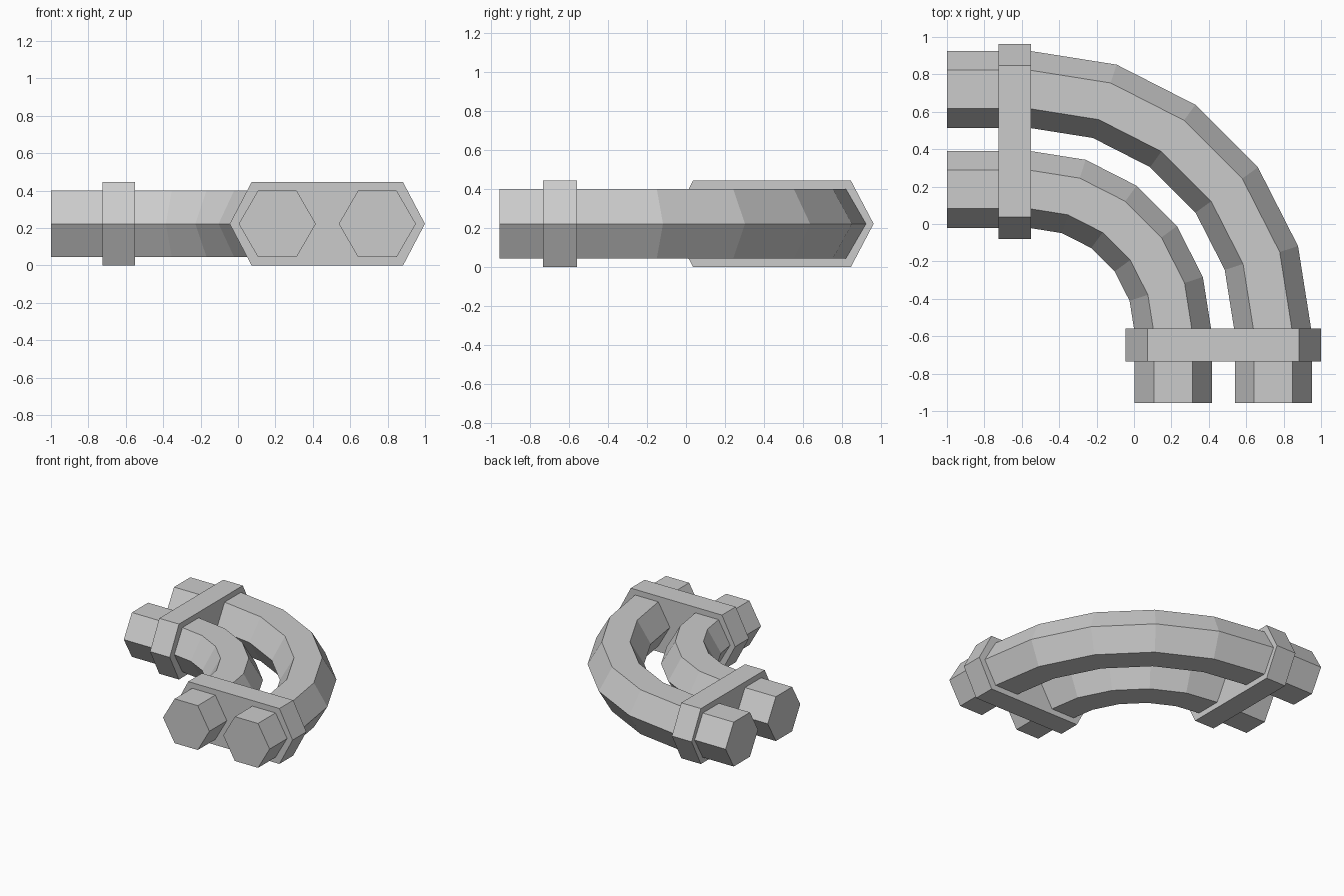
import bpy, bmesh
from math import sin, cos, pi, radians
from mathutils import Vector

if "Cube" in bpy.data.objects:
    bpy.data.objects.remove(bpy.data.objects["Cube"])

grey = bpy.data.materials.new("pipe grey")
grey.use_nodes = True
colour = (0.6, 0.6, 0.6, 1)
grey.diffuse_color = colour
grey.node_tree.nodes["Principled BSDF"].inputs["Base Color"].default_value = colour

MID_Z = 0.2225
BEND = Vector((-0.56, -0.585, MID_Z))   # centre of the quarter bend
UP = Vector((0, 0, 1))


def loft(name, rings):
    """Skin a list of equal-length rings and cap both ends."""
    bm = bmesh.new()
    loops = [[bm.verts.new(p) for p in ring] for ring in rings]
    for a, b in zip(loops, loops[1:]):
        for i in range(len(a)):
            j = (i + 1) % len(a)
            bm.faces.new((a[i], a[j], b[j], b[i]))
    bm.faces.new(loops[0])
    bm.faces.new(loops[-1])
    bmesh.ops.recalc_face_normals(bm, faces=bm.faces)
    mesh = bpy.data.meshes.new(name)
    bm.to_mesh(mesh)
    bm.free()
    mesh.materials.append(grey)
    obj = bpy.data.objects.new(name, mesh)
    bpy.context.collection.objects.link(obj)


def hexagon(centre, side, half_width, half_flat, half_height):
    """Six-sided ring with its points along the side direction."""
    shape = [(half_width, 0), (half_flat, 1), (-half_flat, 1),
             (-half_width, 0), (-half_flat, -1), (half_flat, -1)]
    return [centre + side * u + UP * (v * half_height) for u, v in shape]


# Hexagonal pipes: straight end, five-segment bend, straight end
def pipe(name, radius):
    path = []
    for step in range(6):
        a = radians(90 - 18 * step)
        side = Vector((cos(a), sin(a), 0))
        path.append((BEND + side * radius, side))
    first, last = path[0], path[-1]
    path.insert(0, (Vector((-1, first[0].y, MID_Z)), first[1]))
    path.append((Vector((last[0].x, -0.957, MID_Z)), last[1]))
    loft(name, [hexagon(c, s, 0.206, 0.103, 0.178) for c, s in path])


pipe("outer_pipe", 1.305)
pipe("inner_pipe", 0.77)


# Flat six-sided collars that clamp both pipes together
def collar(name, centre, side, axis):
    loft(name, [hexagon(centre + axis * d, side, 0.522, 0.405, MID_Z)
                for d in (-0.0875, 0.0875)])


X, Y = Vector((1, 0, 0)), Vector((0, 1, 0))
collar("left_end_collar".replace("left", "right"), Vector((-0.6375, 0.4415, MID_Z)), Y, X)
collar("front_end_collar", Vector((0.4775, -0.6475, MID_Z)), X, Y)
